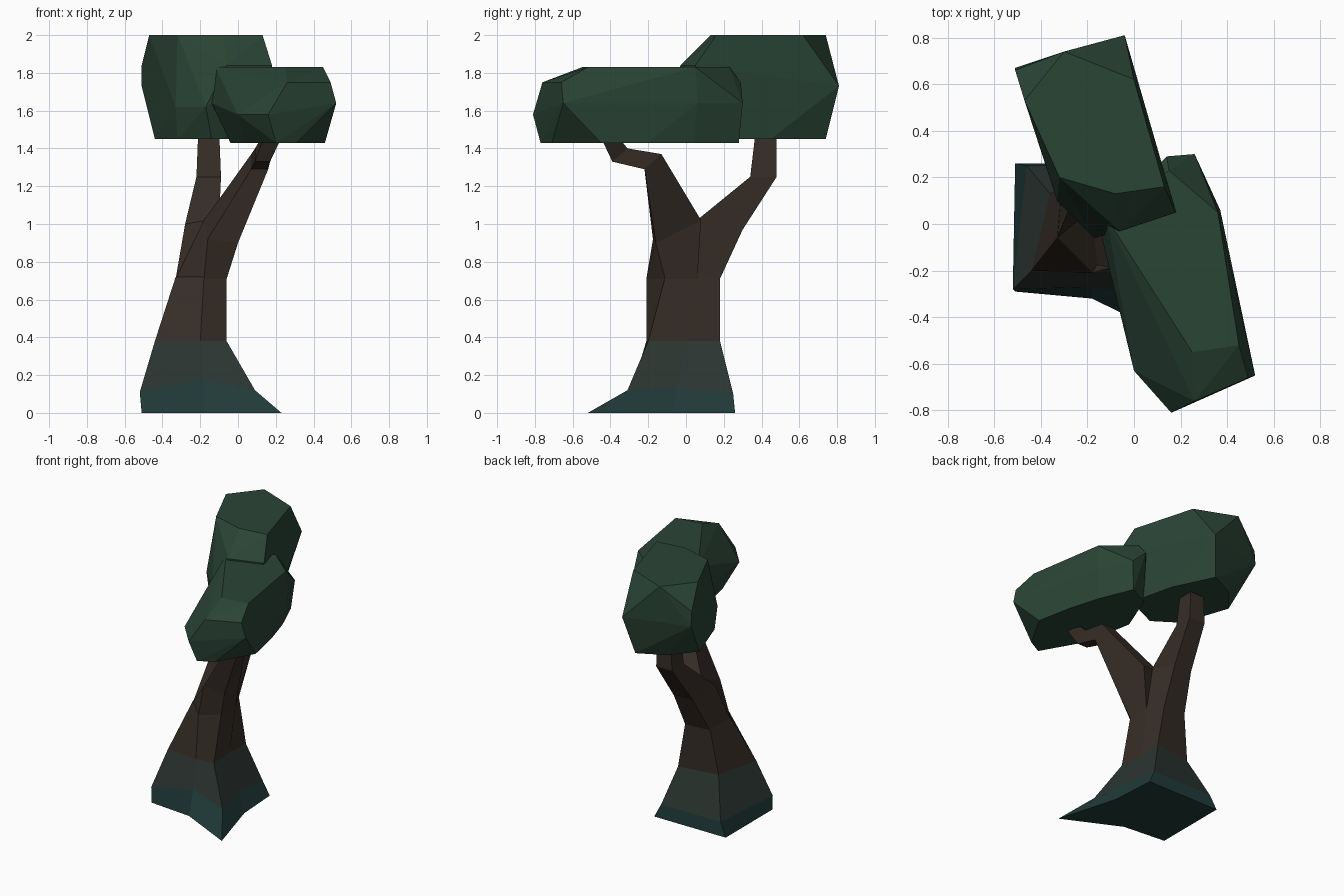
import bpy, bmesh

if "Cube" in bpy.data.objects:
    bpy.data.objects.remove(bpy.data.objects["Cube"])


def material(name, rgb):
    m = bpy.data.materials.new(name)
    m.diffuse_color = (*rgb, 1)
    m.use_nodes = True
    m.node_tree.nodes["Principled BSDF"].inputs["Base Color"].default_value = m.diffuse_color
    return m


bark = material("bark", (0.038, 0.027, 0.020))
moss = material("moss", (0.014, 0.042, 0.040))
blend = material("moss_to_bark", (0.024, 0.035, 0.030))
leaf = material("leaf", (0.023, 0.058, 0.036))


def finish(bm, name, mats):
    bmesh.ops.recalc_face_normals(bm, faces=bm.faces)
    me = bpy.data.meshes.new(name)
    bm.to_mesh(me)
    bm.free()
    for m in mats:
        me.materials.append(m)
    bpy.context.collection.objects.link(bpy.data.objects.new(name, me))


def loft(name, rings, mats, cap_start=False, cap_end=False):
    """Skin rings of equal point count; mats gives one material per band."""
    bm = bmesh.new()
    vs = [[bm.verts.new(p) for p in r] for r in rings]
    n = len(rings[0])
    for k, (a, b) in enumerate(zip(vs, vs[1:])):
        for i in range(n):
            j = (i + 1) % n
            bm.faces.new((a[i], a[j], b[j], b[i])).material_index = min(k, len(mats) - 1)
    if cap_start:
        bm.faces.new(vs[0][::-1])
    if cap_end:
        bm.faces.new(vs[-1]).material_index = len(mats) - 1
    finish(bm, name, mats)


def faceted_canopy(name, points):
    """Low-poly foliage mass: convex hull with flat regions merged."""
    bm = bmesh.new()
    for p in points:
        bm.verts.new(p)
    bmesh.ops.convex_hull(bm, input=bm.verts)
    loose = [v for v in bm.verts if not v.link_faces]
    bmesh.ops.delete(bm, geom=loose, context='VERTS')
    bmesh.ops.dissolve_limit(bm, angle_limit=0.07, verts=bm.verts, edges=bm.edges)
    finish(bm, name, [leaf])


def level(z, xy):
    return [(x, y, z) for x, y in xy]


# Flared trunk with a long front root
loft("trunk", [
    level(0, [(-.51, -.29), (-.18, -.32), (.23, -.52), (.1, -.07), (.08, .26), (-.51, .26)]),
    [(-.52, -.28, .11), (-.18, -.27, .18), (.09, -.31, .12),
     (.04, -.05, .13), (.03, .25, .1), (-.46, .25, .1)],
    level(.38, [(-.44, -.2), (-.2, -.21), (-.06, -.2), (-.07, 0), (-.06, .18), (-.36, .13)]),
    level(.72, [(-.33, -.06), (-.18, -.21), (-.06, -.11), (-.06, .06), (-.12, .18), (-.31, .16)]),
], [moss, blend, bark], cap_start=True, cap_end=True)

# Front branch, bending forward at the elbow
loft("front_branch", [
    level(.71, [(-.18, -.21), (-.06, -.11), (-.06, .06), (-.33, -.06)]),
    [(-.16, -.175, .92), (0, -.16, .9), (-.02, .08, 1.02), (-.18, .07, 1.02)],
    [(.07, -.22, 1.29), (.16, -.22, 1.29), (.17, -.13, 1.37), (.07, -.13, 1.37)],
    [(.09, -.39, 1.33), (.17, -.39, 1.33), (.17, -.31, 1.4), (.09, -.31, 1.4)],
    level(1.5, [(.15, -.47), (.25, -.47), (.25, -.39), (.15, -.39)]),
], [bark], cap_end=True)

# Back branch
loft("back_branch", [
    level(.71, [(-.33, -.06), (-.06, .04), (-.12, .18), (-.31, .16)]),
    [(-.28, .06, 1.0), (-.1, .07, 1.03), (-.11, .3, .97), (-.26, .29, .97)],
    level(1.25, [(-.22, .34), (-.09, .34), (-.09, .48), (-.22, .48)]),
    level(1.5, [(-.21, .37), (-.1, .37), (-.1, .48), (-.21, .48)]),
], [bark], cap_end=True)

# Back canopy
faceted_canopy("back_canopy",
    level(2.0, [(-.47, .53), (-.3, .74), (0, .62), (.13, .16), (-.08, .13), (-.32, .2)])
    + level(1.84, [(.18, .05), (-.06, -.03), (-.51, .66)])
    + level(1.73, [(-.51, .67), (-.04, .81), (.04, .56)])
    + level(1.62, [(-.17, -.06), (-.33, .1)])
    + level(1.45, [(-.44, .47), (-.3, .64), (-.1, .74), (.04, .45), (.12, .12),
                   (-.14, .0), (-.32, .12)]))

# Front canopy
faceted_canopy("front_canopy",
    level(1.83, [(-.12, .03), (.25, -.55), (.45, -.52), (.36, .05), (.15, .23)])
    + level(1.75, [(.26, -.76), (.49, -.66), (.14, .29)])
    + level(1.58, [(0, -.63), (.16, -.81), (-.06, -.37)])
    + level(1.64, [(.52, -.65), (.37, .06), (.26, .3), (-.14, -.05)])
    + level(1.43, [(.03, -.47), (.2, -.77), (.31, -.71), (.46, -.45), (.41, -.2),
                   (.34, .04), (.24, .28), (.08, .2), (-.04, -.1)]))
